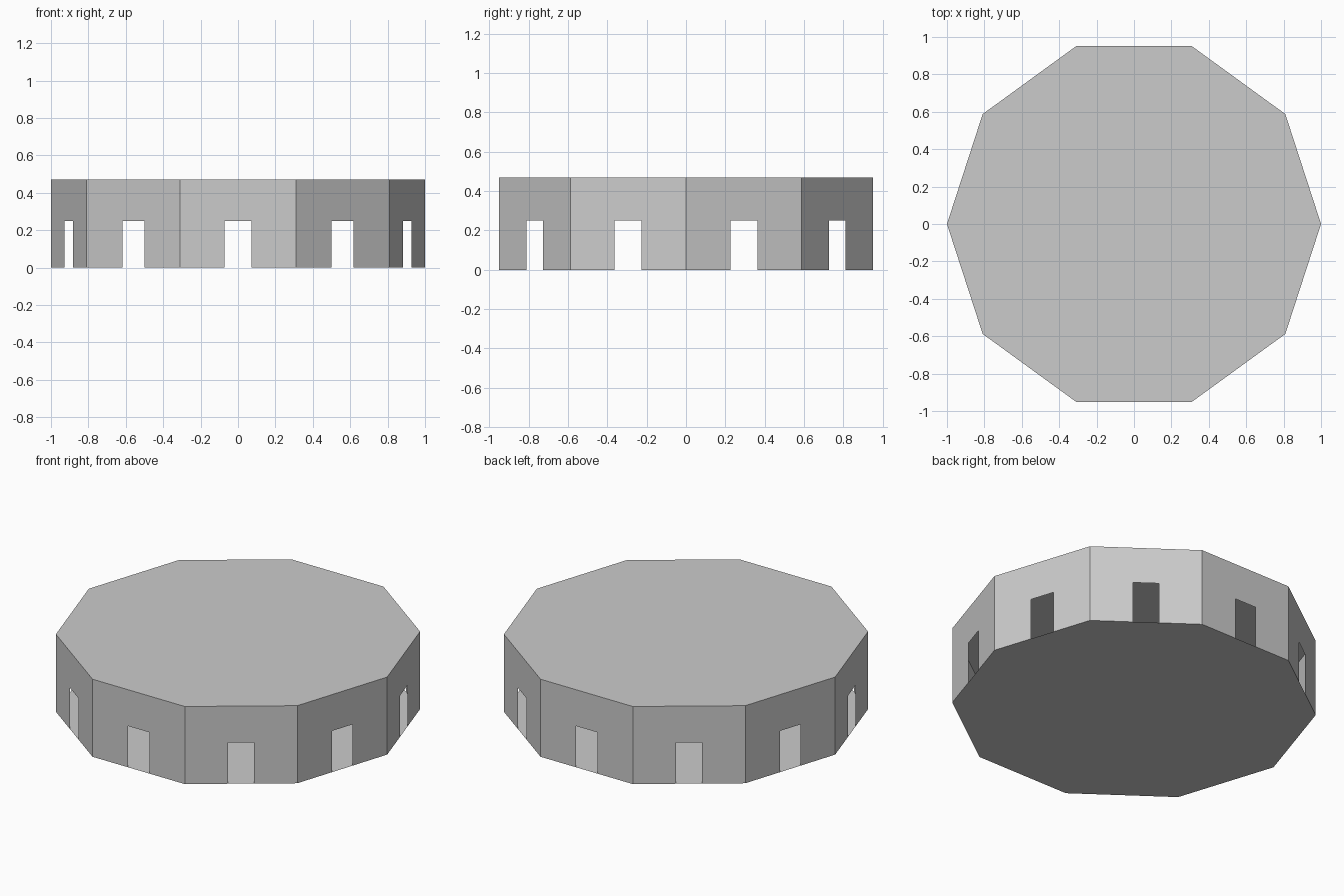
import bpy, bmesh
from math import cos, sin, pi
from mathutils import Matrix

if "Cube" in bpy.data.objects:
    bpy.data.objects.remove(bpy.data.objects["Cube"])

SIDES, HEIGHT = 10, 0.47
DOOR_HALF, DOOR_H = 0.072, 0.25
HALF, APOTHEM = sin(pi / SIDES), cos(pi / SIDES)


def finish(bm, name):
    mesh = bpy.data.meshes.new(name)
    bm.to_mesh(mesh)
    bm.free()
    bpy.context.collection.objects.link(bpy.data.objects.new(name, mesh))


def slab_sheet(name, z, flip):
    bm = bmesh.new()
    ring = [bm.verts.new((cos(2 * pi * i / SIDES), sin(2 * pi * i / SIDES), z))
            for i in range(SIDES)]
    bm.faces.new(ring[::-1] if flip else ring)
    finish(bm, name)


# Floor and flat roof
slab_sheet("floor", 0, True)
slab_sheet("roof", HEIGHT, False)

# Thin wall panels: front panel with a doorway, repeated around the ring
bm = bmesh.new()
outline = [(-HALF, 0), (-DOOR_HALF, 0), (-DOOR_HALF, DOOR_H), (DOOR_HALF, DOOR_H),
           (DOOR_HALF, 0), (HALF, 0), (HALF, HEIGHT), (-HALF, HEIGHT)]
for i in range(SIDES):
    turn = Matrix.Rotation(2 * pi * i / SIDES, 3, 'Z')
    verts = [bm.verts.new((x, -APOTHEM, z)) for x, z in outline]
    bmesh.ops.rotate(bm, verts=verts, cent=(0, 0, 0), matrix=turn)
    bm.faces.new(verts)
bmesh.ops.remove_doubles(bm, verts=bm.verts[:], dist=1e-4)
finish(bm, "outer_wall")
